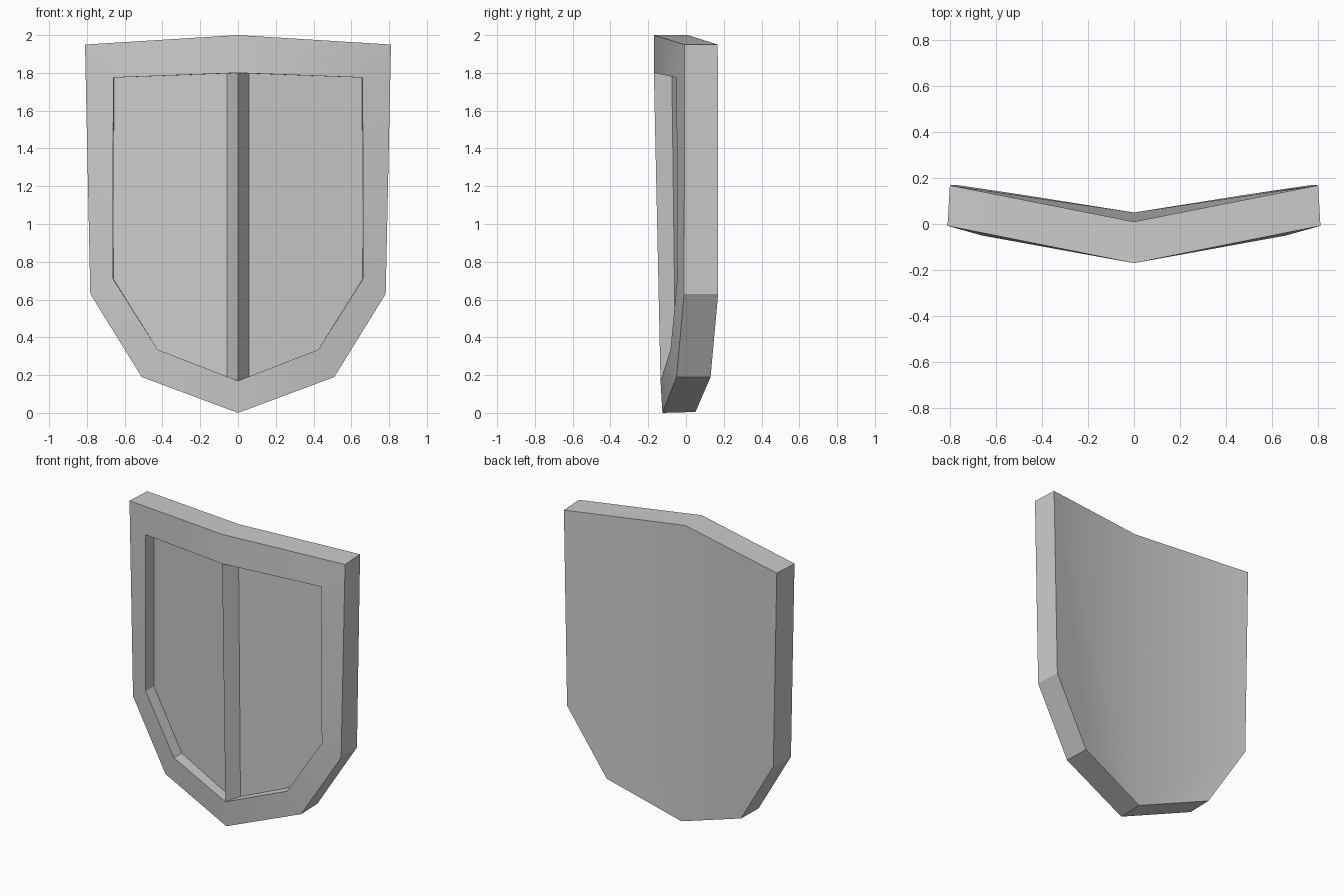
import bpy, bmesh, math

if "Cube" in bpy.data.objects:
    bpy.data.objects.remove(bpy.data.objects["Cube"])

# Half outlines (x, y, z), each running from top centre to bottom centre
back = [(0, .01, 2), (.80, .168, 1.95), (.775, .17, .63), (.505, .13, .19), (0, .05, .005)]
front = [(0, -.17, 2), (.81, -.008, 1.95), (.782, -.01, .63), (.51, -.05, .19), (0, -.125, 0)]
rim = [(0, -.17, 1.80), (.66, -.05, 1.775), (.662, -.046, .71), (.425, -.082, .335), (0, -.135, .17)]
floor = [(.057, -.075, 1.797), (.657, .035, 1.775), (.66, .04, .71), (.425, .003, .335), (.057, -.055, .19)]

bm = bmesh.new()
rings = [[bm.verts.new(p) for p in ring] for ring in (back, front, rim, floor)]

# Outer edge, raised border and recess walls
for a, b in zip(rings, rings[1:]):
    for i in range(4):
        bm.faces.new((a[i], a[i + 1], b[i + 1], b[i]))

# Back, recessed panel, and one side of the central ridge
bm.faces.new(rings[0])
bm.faces.new(rings[3])
bm.faces.new((rings[2][0], rings[2][4], rings[3][4], rings[3][0]))
bmesh.ops.recalc_face_normals(bm, faces=bm.faces)
if min(bm.faces, key=lambda f: abs(f.calc_center_median().y - .1) + abs(f.calc_center_median().x - .5)).calc_area() < 0:
    bmesh.ops.reverse_faces(bm, faces=bm.faces)
bm.faces.ensure_lookup_table()
if bm.faces[12].normal.y < 0:
    bmesh.ops.reverse_faces(bm, faces=bm.faces)

mesh = bpy.data.meshes.new("shield")
bm.to_mesh(mesh)
bm.free()
shield = bpy.data.objects.new("shield", mesh)
bpy.context.collection.objects.link(shield)
bpy.context.view_layer.objects.active = shield
shield.select_set(True)

# Mirror the half, then smooth the gentle centre fold
mod = shield.modifiers.new("mirror", 'MIRROR')
mod.merge_threshold = .001
bpy.ops.object.modifier_apply(modifier=mod.name)
bpy.ops.object.shade_smooth_by_angle(angle=math.radians(30))
